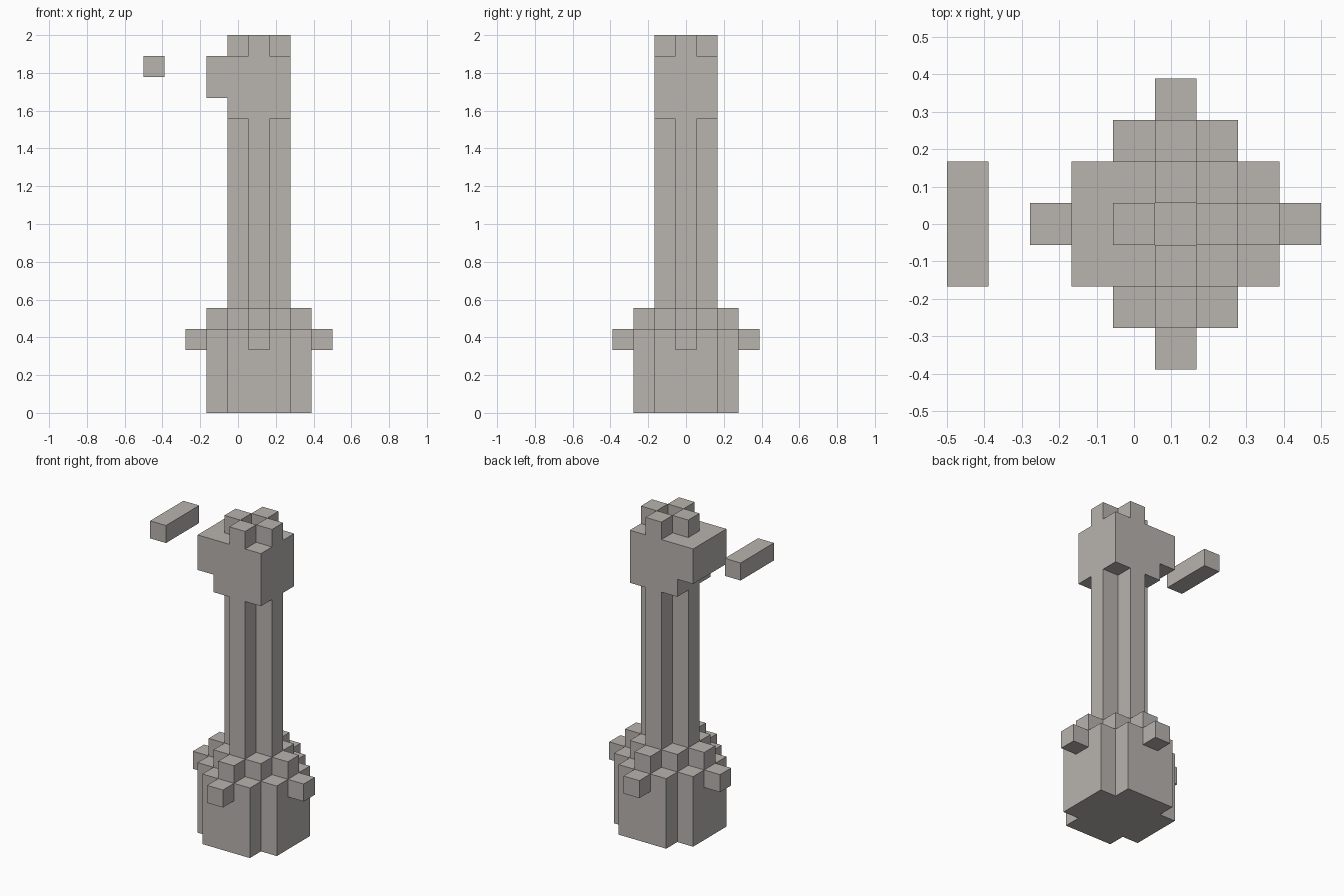
import bpy
import bmesh
from mathutils import Vector

U = 1 / 9                      # edge length of one block
AXIS = Vector((U, 0, 0))       # the tower stands one block off centre

default = bpy.data.objects.get("Cube")
if default:
    bpy.data.objects.remove(default, do_unlink=True)

stone = bpy.data.materials.new("warm_grey_stone")
stone.use_nodes = True
colour = (0.48, 0.455, 0.43, 1)
stone.diffuse_color = colour
stone.node_tree.nodes["Principled BSDF"].inputs["Base Color"].default_value = colour


def prism(name, outline, sweep):
    """Extrude a closed outline, given in blocks, along the sweep vector."""
    bm = bmesh.new()
    face = bm.faces.new([bm.verts.new(Vector(p) * U + AXIS) for p in outline])
    result = bmesh.ops.extrude_face_region(bm, geom=[face], use_keep_orig=True)
    moved = [g for g in result["geom"] if isinstance(g, bmesh.types.BMVert)]
    bmesh.ops.translate(bm, verts=moved, vec=Vector(sweep) * U)
    bmesh.ops.recalc_face_normals(bm, faces=bm.faces)
    mesh = bpy.data.meshes.new(name)
    bm.to_mesh(mesh)
    bm.free()
    mesh.materials.append(stone)
    obj = bpy.data.objects.new(name, mesh)
    bpy.context.collection.objects.link(obj)
    return obj


def cross(name, reach, notch, bottom, top):
    """Square column with its four corners notched out."""
    corner = [(reach, -notch), (reach, notch), (notch, notch)]
    outline = []
    for _ in range(4):
        outline += [(x, y, bottom) for x, y in corner]
        corner = [(-y, x) for x, y in corner]
    return prism(name, outline, (0, 0, top - bottom))


def block(name, x, y, bottom, length=1):
    """One block centred on a cell, optionally longer front to back."""
    h, d = 0.5, length / 2
    outline = [(x - h, y - d, bottom), (x + h, y - d, bottom),
               (x + h, y + d, bottom), (x - h, y + d, bottom)]
    return prism(name, outline, (0, 0, 1))


# Base and shaft
cross("base", 2.5, 1.5, 0, 4)
cross("shaft", 1.5, 0.5, 4, 14)

# Head with an overhang on its right side
side = [(1.5, 14), (1.5, 17), (-2.5, 17), (-2.5, 15), (-1.5, 15), (-1.5, 14)]
prism("head", [(x, -1.5, z) for x, z in side], (0, 3, 0))

# Blocks repeated on all four sides
for label, x, y in (("left", 1, 0), ("back", 0, 1),
                    ("right", -1, 0), ("front", 0, -1)):
    block(label + "_top_block", x, y, 17)
    block(label + "_base_block", 2 * x, 2 * y, 4)
    block(label + "_spur", 3 * x, 3 * y, 3)
    block(label + "_corner_block", x - y, x + y, 4)

# Detached bar beside the head
block("floating_bar", -5, 0, 16, length=3)
